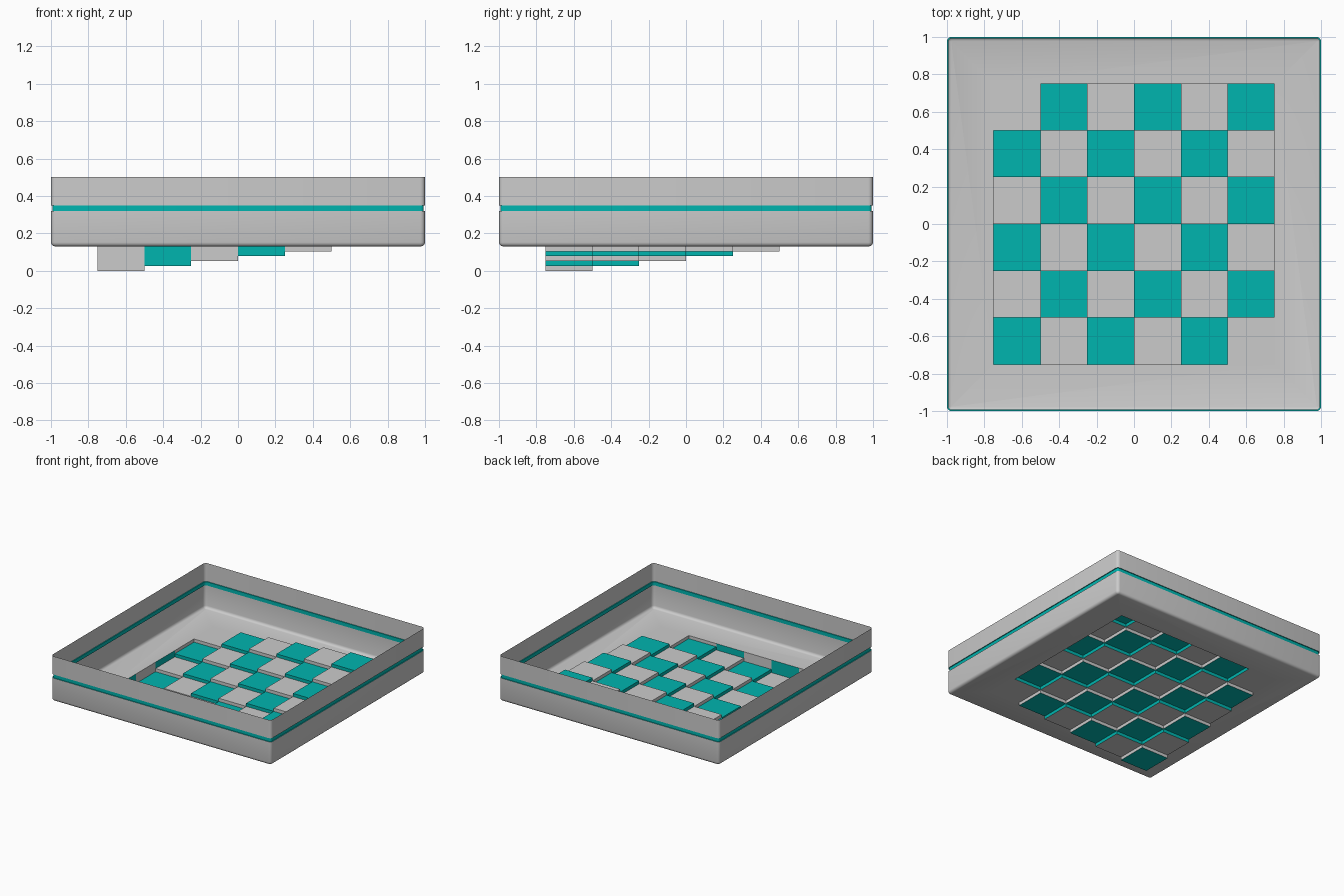
import bpy, bmesh, math

if "Cube" in bpy.data.objects:
    bpy.data.objects.remove(bpy.data.objects["Cube"])

FLOOR, STEP, CELL, N, HOLE = 0.13, 0.026, 0.25, 6, 0.75
SEG = 4  # segments per rounded corner

teal = bpy.data.materials.new("teal")
teal.diffuse_color = (0.0, 0.46, 0.43, 1)
teal.use_nodes = True
teal.node_tree.nodes["Principled BSDF"].inputs["Base Color"].default_value = teal.diffuse_color
grey = bpy.data.materials.new("grey")


def finish(name, bm, smooth=False):
    mesh = bpy.data.meshes.new(name)
    bm.to_mesh(mesh)
    bm.free()
    mesh.materials.append(grey)
    mesh.materials.append(teal)
    obj = bpy.data.objects.new(name, mesh)
    bpy.context.collection.objects.link(obj)
    if smooth:
        bpy.context.view_layer.objects.active = obj
        obj.select_set(True)
        bpy.ops.object.shade_smooth_by_angle(angle=math.radians(40))
        obj.select_set(False)
    return obj


# Tray shell: rounded-square rings stacked along a wall profile (inset, z)
R, B = 0.025, 0.022
profile = [(B - B * math.sin(t), FLOOR + B - B * math.cos(t))
           for t in (math.radians(30 * k) for k in range(4))]
profile += [(0, 0.32), (0.007, 0.32), (0.007, 0.35), (0, 0.35), (0, 0.5)]

bm = bmesh.new()
rings = []
for inset, z in profile:
    ring = []
    for c in range(4):
        sx, sy = [(1, 1), (-1, 1), (-1, -1), (1, -1)][c]
        for k in range(SEG + 1):
            a = math.pi / 2 * (c + k / SEG)
            r = R - inset
            ring.append(bm.verts.new((sx * (1 - R) + r * math.cos(a),
                                      sy * (1 - R) + r * math.sin(a), z)))
    rings.append(ring)
total = len(rings[0])
for level, (lo, hi) in enumerate(zip(rings, rings[1:])):
    for k in range(total):
        n = (k + 1) % total
        f = bm.faces.new((lo[k], lo[n], hi[n], hi[k]))
        f.material_index = 1 if 4 <= level <= 6 else 0  # teal groove

# Floor border around the checkered square
hole = [bm.verts.new((x * HOLE, y * HOLE, FLOOR))
        for x, y in ((1, 1), (-1, 1), (-1, -1), (1, -1))]
for c in range(4):
    start = c * (SEG + 1) + SEG // 2
    outer = [rings[0][(start + k) % total] for k in range(SEG + 2)]
    bm.faces.new(list(reversed(outer)) + [hole[c], hole[(c + 1) % 4]])
bm.normal_update()
finish("tray_shell", bm, smooth=True)

# Checkered floor: tiles climb one step per cell along both axes
bm = bmesh.new()


def quad(points, parity):
    f = bm.faces.new([bm.verts.new(p) for p in points])
    f.material_index = 1 if parity % 2 == 0 else 0


def pos(i):
    return -HOLE + i * CELL


for i in range(N):
    for j in range(N):
        z = STEP * (i + j)
        quad([(pos(i), pos(j), z), (pos(i + 1), pos(j), z),
              (pos(i + 1), pos(j + 1), z), (pos(i), pos(j + 1), z)], i + j)

# Step walls across x and, mirrored on the diagonal, across y
for a in range(N + 1):
    for b in range(N):
        z0 = FLOOR if a == 0 else STEP * (a - 1 + b)
        z1 = FLOOR if a == N else STEP * (a + b)
        if abs(z1 - z0) < 1e-5:
            continue
        parity = b + (1 if a == 0 else min(a, N - 1))
        wall = [(pos(a), pos(b), z0), (pos(a), pos(b), z1),
                (pos(a), pos(b + 1), z1), (pos(a), pos(b + 1), z0)]
        quad(wall[::-1], parity)
        quad([(y, x, z) for x, y, z in wall], parity)
bmesh.ops.remove_doubles(bm, verts=bm.verts, dist=1e-5)
finish("checkered_floor", bm)
